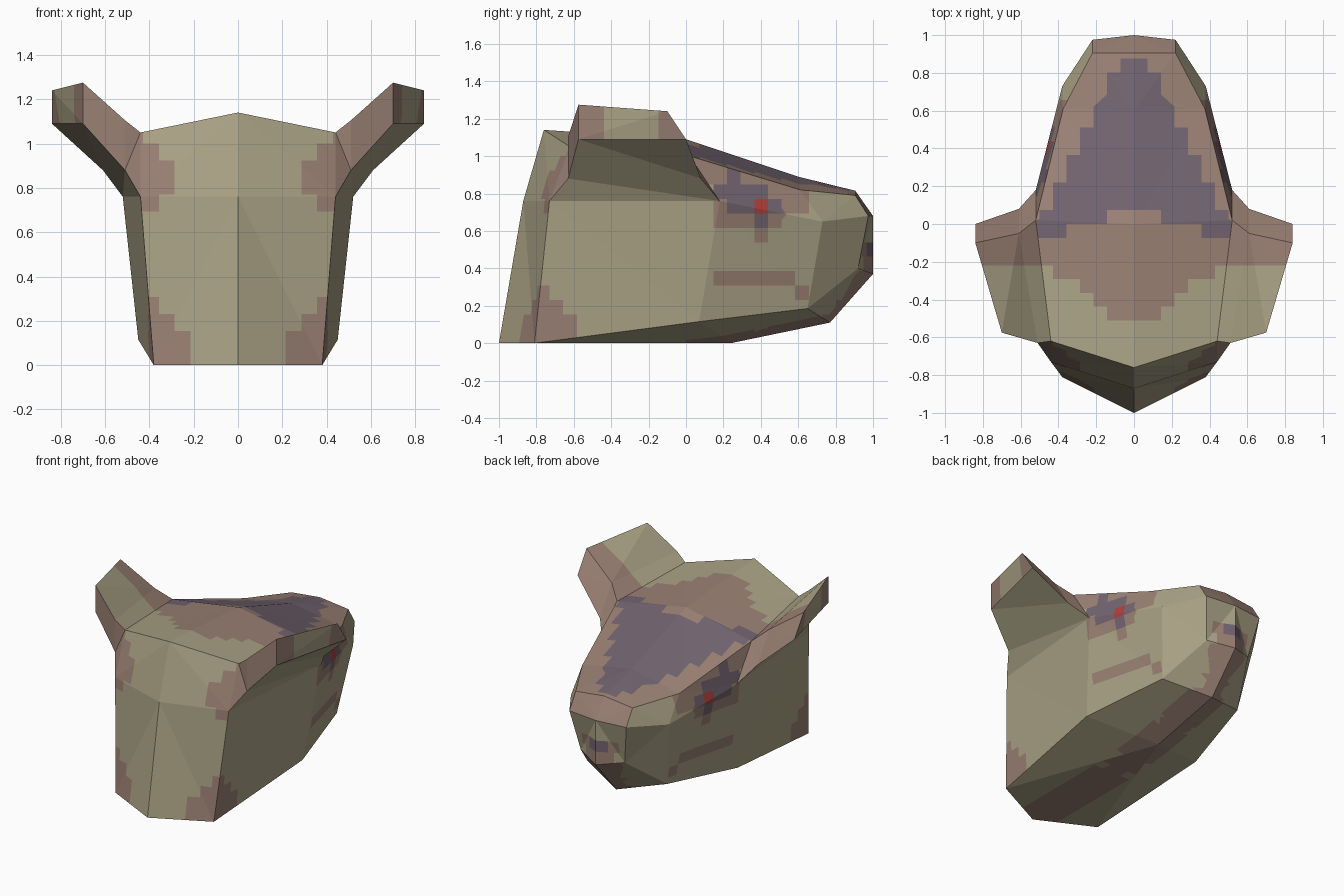
import bpy, bmesh
from mathutils import Vector

if "Cube" in bpy.data.objects:
    bpy.data.objects.remove(bpy.data.objects["Cube"])

# One material per flat colour
COLOURS = [("khaki hide", (0.40, 0.36, 0.235)), ("brown patch", (0.32, 0.215, 0.172)),
           ("dusky purple", (0.165, 0.125, 0.160)), ("red eye", (0.42, 0.05, 0.045))]
KHAKI, BROWN, PURPLE, RED = range(4)
MATS = []
for label, rgb in COLOURS:
    m = bpy.data.materials.new(label)
    m.diffuse_color = (*rgb, 1)
    m.use_nodes = True
    m.node_tree.nodes["Principled BSDF"].inputs["Base Color"].default_value = m.diffuse_color
    MATS.append(m)

# Named corner points of the right half
P = dict(
    # neck: ridge, then side edge
    nr0=(0, -1, 0), nr1=(0, -.87, .76), nr2=(0, -.76, 1.14),
    ns0=(.38, -.81, 0), ns1=(.44, -.73, .76), ns2=(.44, -.62, 1.05),
    # crown centre line and rim
    c0=(0, 0, 1.09), c1=(0, .6, .89), c2=(0, .905, .815),
    t0=(.52, .02, 1.0), t1=(.375, .61, .82), t2=(.22, .905, .79),
    # cheek, jaw and muzzle
    k0=(.52, .18, .76), k1=(.38, .73, .65), j0=(.45, .07, .115), j1=(.31, .65, .185),
    m0=(.22, .975, .68), m1=(.17, .92, .40), mc0=(0, 1, .68), mc1=(0, 1, .37),
    b0=(0, .24, 0), b1=(0, .77, .11),
    # ear: back edge, front edge, tip
    e0=(.51, -.63, .88), e1=(.51, -.63, 1.105), f0=(.61, .08, .88), f1=(.61, -.05, 1.08),
    p0=(.70, -.575, 1.09), p1=(.70, -.575, 1.275), q0=(.84, 0, 1.09), q1=(.84, -.10, 1.24))

HEAD = ["nr0 ns0 ns1 nr1", "nr1 ns1 ns2 nr2", "nr2 ns2 t0 c0", "c0 t0 t1 c1", "c1 t1 t2 c2",
        "c2 t2 m0 mc0", "t0 k0 k1 t1", "t1 k1 m0 t2", "ns1 ns0 j0 k0", "k0 j0 j1 k1",
        "k1 j1 m1 m0", "mc0 m0 m1 mc1", "mc1 m1 j1 b1", "b1 j1 j0 b0", "b0 j0 ns0", "b0 ns0 nr0"]
EARS = ["ns1 e0 e1 ns2", "e0 p0 p1 e1", "ns2 e1 f1 t0", "e1 p1 q1 f1",
        "t0 f1 f0 k0", "f1 q1 q0 f0", "k0 f0 e0 ns1", "f0 q0 p0 e0", "p0 q0 q1 p1"]


def paint_top(x, y):
    """Crown: purple wedge on brown, khaki toward the neck."""
    floor = .073 if x < .14 else (0 if x < .36 else -.08)
    if floor < y < .86 and x < .09 + (.86 - y) * .5:
        return PURPLE
    edge = -.22 if x > .40 else -.52 + max(0, x - .05) * .75
    return BROWN if y > edge else KHAKI


def paint_side(y, z):
    """Eye cross, mouth line and corner of the neck."""
    if .365 < y < .438 and .69 < z < .77:
        return RED
    for y0, y1, z0, z1 in ((.21, .30, .85, .93), (.14, .44, .77, .85),
                           (.21, .52, .69, .77), (.36, .44, .61, .69)):
        if y0 < y < y1 and z0 < z < z1:
            return PURPLE
    if (.14 < y < .66 and z > .69) or (.14 < y < .52 and z > .61) \
            or (.36 < y < .44 and z > .54) or (y < .14 and z > .85):
        return BROWN
    if (.14 < y < .59 and .305 < z < .388) or (.58 < y < .66 and .225 < z < .31):
        return BROWN
    return BROWN if y < -.5 - .9 * z and z < .3 else KHAKI


def paint_head(c, n):
    x, y, z = abs(c.x), c.y, c.z
    if y > .9 and z > .68 and x < .22:
        return BROWN
    if n.z > .5:
        return paint_top(x, y)
    if n.y < -.5:                       # back of neck
        return BROWN if x > .15 + .75 * z or x > .24 + abs(z - .87) else KHAKI
    if abs(n.x) > .55:
        return paint_side(y, z)
    if y > .9 and .46 < z < .54 and x < .14:   # nose
        return PURPLE if x < .07 else BROWN
    if z < .46 and x < .11:             # throat stripe
        return BROWN
    return KHAKI


def paint_ear(c, n):
    if n.z < -.4:
        return KHAKI
    if n.z > .55 and n.y < .5:
        return BROWN if c.y > -.22 else KHAKI
    if abs(n.x) > .75 and abs(c.x) > .68:
        return BROWN if c.y < -.46 or c.y > -.14 else KHAKI
    return BROWN


def build(name, faces, rule):
    bm = bmesh.new()
    for side in (1, -1):
        for f in faces:
            pts = [Vector(P[k]) for k in f.split()]
            bm.faces.new([bm.verts.new((v.x * side, v.y, v.z)) for v in pts[::side]])
    bmesh.ops.remove_doubles(bm, verts=bm.verts, dist=1e-4)
    bmesh.ops.recalc_face_normals(bm, faces=bm.faces)
    bmesh.ops.triangulate(bm, faces=bm.faces)
    # cut along a grid so painted patches get stepped borders
    for axis, step in enumerate((.0715, .073, .077)):
        for i in range(-14, 18):
            no = [0, 0, 0]
            no[axis] = 1
            bmesh.ops.bisect_plane(bm, geom=bm.verts[:] + bm.edges[:] + bm.faces[:], dist=1e-5,
                                   plane_co=[v * i * step for v in no], plane_no=no)
    bm.normal_update()
    for f in bm.faces:
        f.material_index = rule(f.calc_center_median(), f.normal)
    # merge flat cells of the same colour again
    bmesh.ops.dissolve_limit(bm, angle_limit=.008, verts=bm.verts, edges=bm.edges,
                             delimit={'MATERIAL'})
    bmesh.ops.triangulate(bm, faces=[f for f in bm.faces if len(f.verts) > 4])
    me = bpy.data.meshes.new(name)
    bm.to_mesh(me)
    bm.free()
    for m in MATS:
        me.materials.append(m)
    bpy.context.collection.objects.link(bpy.data.objects.new(name, me))


build("head", HEAD, paint_head)
build("ears", EARS, paint_ear)
